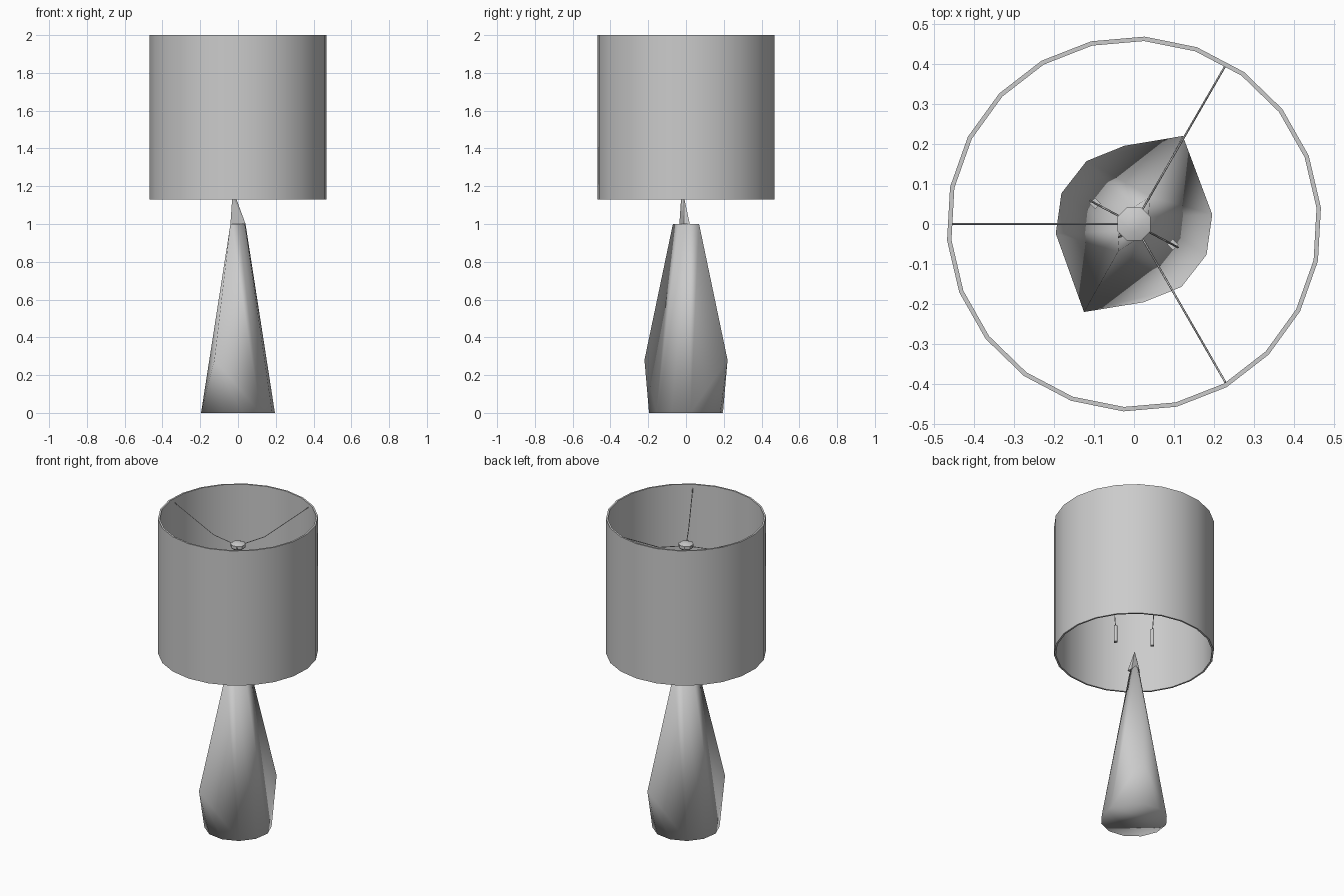
import bpy, bmesh, math
from math import sin, cos, radians, pi

if "Cube" in bpy.data.objects:
    bpy.data.objects.remove(bpy.data.objects["Cube"])

grey = bpy.data.materials.new("warm_grey")
grey.diffuse_color = (0.6, 0.6, 0.6, 1)
grey.use_nodes = True
grey.node_tree.nodes["Principled BSDF"].inputs["Base Color"].default_value = grey.diffuse_color


def finish(bm, name, smooth=None):
    bmesh.ops.recalc_face_normals(bm, faces=bm.faces[:])
    me = bpy.data.meshes.new(name)
    bm.to_mesh(me)
    bm.free()
    me.materials.append(grey)
    ob = bpy.data.objects.new(name, me)
    bpy.context.collection.objects.link(ob)
    if smooth:
        bpy.ops.object.select_all(action='DESELECT')
        ob.select_set(True)
        bpy.context.view_layer.objects.active = ob
        bpy.ops.object.shade_smooth_by_angle(angle=radians(smooth))
    return ob


def hull(name, points, smooth=None):
    bm = bmesh.new()
    for p in points:
        bm.verts.new(p)
    bmesh.ops.convex_hull(bm, input=bm.verts[:])
    loose = [v for v in bm.verts if not v.link_faces]
    bmesh.ops.delete(bm, geom=loose, context='VERTS')
    return finish(bm, name, smooth)


def lathe(name, profile, sides, closed=False, smooth=30, turn=0):
    """Revolve an (r, z) profile around the z axis."""
    bm = bmesh.new()
    rings = [[bm.verts.new((r * cos(2 * pi * i / sides + turn),
                            r * sin(2 * pi * i / sides + turn), z))
              for i in range(sides)] for r, z in profile]
    pairs = list(zip(rings, rings[1:]))
    if closed:
        pairs.append((rings[-1], rings[0]))
    else:
        bm.faces.new(rings[0])
        bm.faces.new(rings[-1])
    for a, b in pairs:
        for i in range(sides):
            j = (i + 1) % sides
            bm.faces.new((a[i], a[j], b[j], b[i]))
    return finish(bm, name, smooth)


def wire(name, points, radius):
    cu = bpy.data.curves.new(name, 'CURVE')
    cu.dimensions = '3D'
    cu.bevel_depth = radius
    cu.bevel_resolution = 0
    cu.use_fill_caps = True
    sp = cu.splines.new('POLY')
    sp.points.add(len(points) - 1)
    for p, q in zip(sp.points, points):
        p.co = (*q, 1)
    cu.materials.append(grey)
    ob = bpy.data.objects.new(name, cu)
    bpy.context.collection.objects.link(ob)
    return ob


def polar(r, angle, z):
    return (r * cos(radians(angle)), r * sin(radians(angle)), z)


# Base: round foot, two bulging corners, thin slab top, softly shaded
foot = [polar(0.197, 7 + 30 * i, 0) for i in range(12)]
corners = [(0.122, 0.22, 0.28), (-0.125, -0.22, 0.28)]
top = [polar(r, a, 1.0) for r, a in
       ((0.08, 60), (0.04, 95), (0.04, 205), (0.08, 240), (0.04, 275), (0.04, 25))]
hull("lamp_base", foot + corners + top, 100)

# Tapered neck
hull("neck", [(-0.04, -0.035, 1.0), (0.04, -0.01, 1.0), (0.035, 0.02, 1.0),
              (-0.03, 0.02, 1.0), (-0.03, -0.025, 1.15), (-0.015, -0.012, 1.15)])

# Drum shade, open at both ends
lathe("shade", [(0.469, 1.13), (0.469, 2.0), (0.458, 2.0), (0.458, 1.13)],
      22, closed=True, turn=radians(5))

# Hub with three spider arms
lathe("hub", [(0.02, 1.79), (0.045, 1.81), (0.045, 1.83), (0.02, 1.84)], 8,
      turn=radians(22.5))
for i, a in enumerate((60, 180, 300)):
    wire(f"spider_arm_{i + 1}", [polar(0.03, a, 1.82), polar(0.174, a, 1.84),
                                 polar(0.457, a, 1.975)], 0.0025)

# Harp wires and their sleeves
for i, a in enumerate((-28, 152)):
    wire(f"harp_wire_{i + 1}", [polar(0.11, a, 1.29), polar(0.125, a, 1.5),
                                polar(0.09, a, 1.7), polar(0.02, a, 1.8)], 0.0025)
    wire(f"harp_sleeve_{i + 1}", [polar(0.11, a, 1.19), polar(0.11, a, 1.30)], 0.014)
